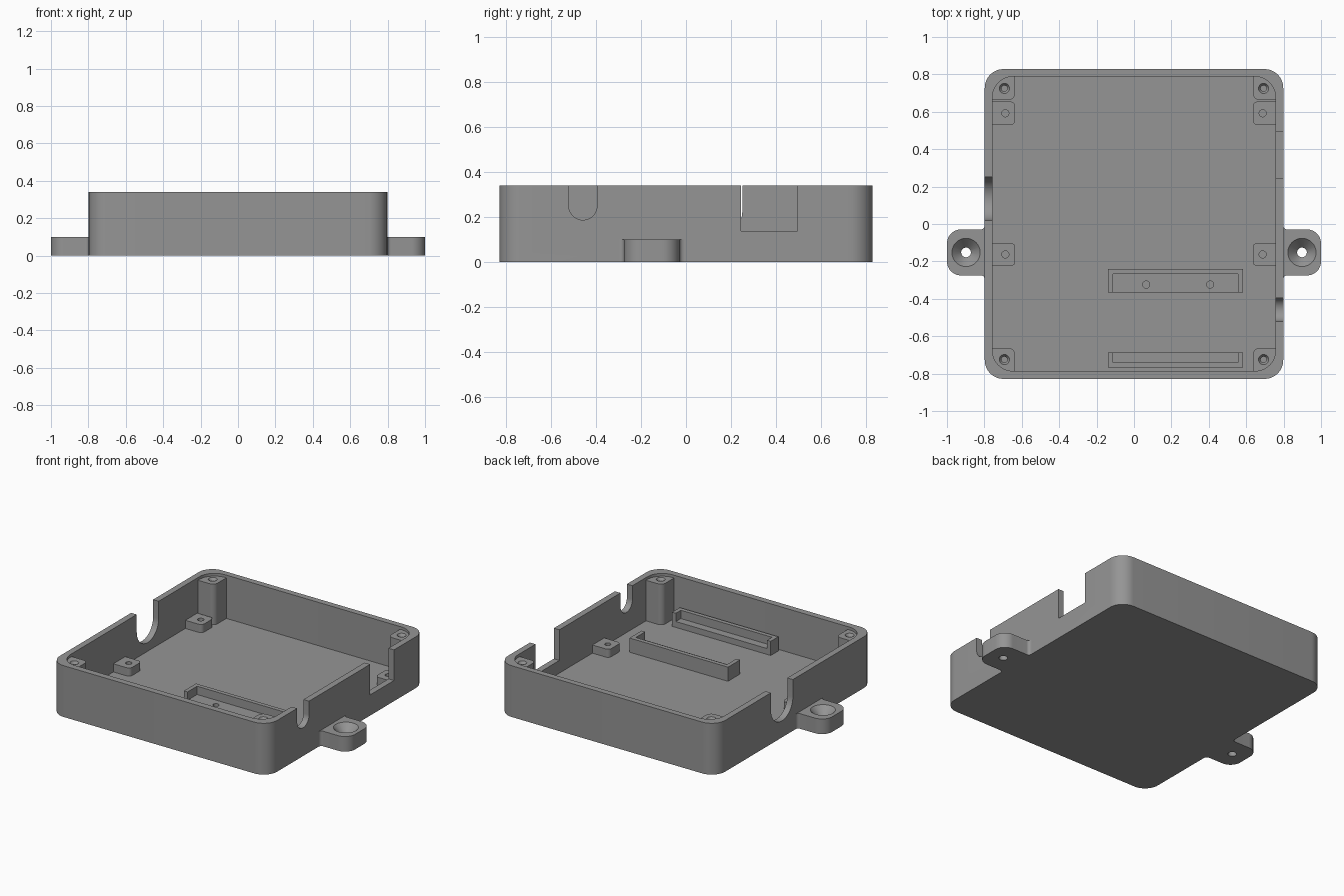
import bpy, bmesh, math

if "Cube" in bpy.data.objects:
    bpy.data.objects.remove(bpy.data.objects["Cube"])

grey = bpy.data.materials.new("plain grey")
grey.diffuse_color = (0.3, 0.3, 0.3, 1)
grey.use_nodes = True
grey.node_tree.nodes["Principled BSDF"].inputs["Base Color"].default_value = grey.diffuse_color


def solid(name, bottom, top, a, b, along_x=False):
    """Loft between two outlines at heights a and b (or from x=a to x=b)."""
    bm = bmesh.new()
    place = (lambda p, h: (h, p[0], p[1])) if along_x else (lambda p, h: (p[0], p[1], h))
    lo = [bm.verts.new(place(p, a)) for p in bottom]
    hi = [bm.verts.new(place(p, b)) for p in top]
    bm.faces.new(lo)
    bm.faces.new(hi)
    n = len(lo)
    for i in range(n):
        j = (i + 1) % n
        bm.faces.new((lo[i], lo[j], hi[j], hi[i]))
    bmesh.ops.recalc_face_normals(bm, faces=bm.faces)
    mesh = bpy.data.meshes.new(name)
    bm.to_mesh(mesh)
    bm.free()
    mesh.materials.append(grey)
    ob = bpy.data.objects.new(name, mesh)
    bpy.context.collection.objects.link(ob)
    return ob


def arc(cx, cy, r, start, end, n=12):
    return [(cx + r * math.cos(math.radians(start + (end - start) * i / n)),
             cy + r * math.sin(math.radians(start + (end - start) * i / n)))
            for i in range(n + 1)]


def rounded(x0, x1, y0, y1, radii):
    """Rectangle outline, radii in order: ++, -+, --, +-."""
    pts = []
    corners = [(x1, y1, -1, -1), (x0, y1, 1, -1), (x0, y0, 1, 1), (x1, y0, -1, 1)]
    for k, (x, y, sx, sy) in enumerate(corners):
        r = radii[k]
        pts += arc(x + sx * r, y + sy * r, r, 90 * k, 90 * k + 90) if r else [(x, y)]
    return pts


def block(name, x0, x1, y0, y1, z0, z1, radii=(0, 0, 0, 0)):
    p = rounded(x0, x1, y0, y1, radii)
    return solid(name, p, p, z0, z1)


def circle(x, y, r, n=32):
    return arc(x, y, r, 0, 360, n)[:-1]


def hole(x, y, r0, z0, r1, z1):
    return solid("cutter", circle(x, y, r0), circle(x, y, r1), z0, z1)


def cut(ob, cutters):
    bpy.context.view_layer.objects.active = ob
    for c in cutters:
        m = ob.modifiers.new("cut", 'BOOLEAN')
        m.operation, m.solver, m.object = 'DIFFERENCE', 'EXACT', c
        bpy.ops.object.modifier_apply(modifier=m.name)
        bpy.data.objects.remove(c, do_unlink=True)
    return ob


def u_slot(y0, y1, z_low, x0, x1):
    r = (y1 - y0) / 2
    p = arc((y0 + y1) / 2, z_low + r, r, 180, 360, 24) + [(y1, 0.5), (y0, 0.5)]
    return solid("cutter", p, p, x0, x1, True)


H, FLOOR, POST_TOP = 0.34, 0.053, 0.322

# open tray with wall notches
tray = block("tray", -0.798, 0.798, -0.828, 0.828, 0, H, [0.1] * 4)
cut(tray, [
    block("cutter", -0.757, 0.757, -0.786, 0.788, FLOOR, 0.5, [0.11] * 4),
    block("cutter", 0.7, 0.9, 0.245, 0.495, 0.137, 0.5),
    u_slot(-0.52, -0.395, 0.187, 0.7, 0.9),
    u_slot(0.02, 0.25, 0.11, -0.9, -0.7),
])

# corner screw posts
for sx in (-1, 1):
    for sy in (-1, 1):
        x0, x1 = sorted((sx * 0.637, sx * 0.77))
        y0, y1 = sorted((sy * 0.662, sy * 0.8))
        k = {(1, 1): 0, (-1, 1): 1, (-1, -1): 2, (1, -1): 3}[(sx, sy)]
        radii = [0, 0, 0, 0]
        radii[k], radii[(k + 2) % 4] = 0.1, 0.035
        post = block("corner_post", x0, x1, y0, y1, FLOOR - 0.01, POST_TOP, radii)
        hx, hy = sx * 0.693, sy * 0.725
        cut(post, [hole(hx, hy, 0.016, 0.12, 0.016, 0.4),
                   hole(hx, hy, 0.014, POST_TOP - 0.02, 0.034, POST_TOP + 0.01)])

# low board standoffs
for sx in (-1, 1):
    for y in (0.592, -0.163):
        x0, x1 = sorted((sx * 0.635, sx * 0.77))
        radii = [0, 0.025, 0.025, 0] if sx > 0 else [0.025, 0, 0, 0.025]
        pad = block("standoff", x0, x1, y - 0.062, y + 0.062, FLOOR - 0.01, 0.107, radii)
        cut(pad, [hole(sx * 0.688, y, 0.019, 0.06, 0.019, 0.2)])

# stepped board holders, shelves facing each other
rear = block("rear_holder", -0.14, 0.583, -0.367, -0.24, FLOOR - 0.01, 0.147)
cut(rear, [block("cutter", -0.113, 0.556, -0.45, -0.268, 0.092, 0.3)]
    + [hole(x, -0.324, 0.019, 0.06, 0.019, 0.2) for x in (0.065, 0.407)])
front = block("front_holder", -0.14, 0.583, -0.768, -0.688, FLOOR - 0.01, 0.147)
cut(front, [block("cutter", -0.113, 0.556, -0.74, -0.6, 0.092, 0.3)])

# mounting ears with filleted roots and countersunk holes
for s in (-1, 1):
    cy, w, r, f = -0.152, 0.123, 0.075, 0.02
    half = arc(0.798 + f, w + f, f, 180, 270, 6) + arc(1 - r, w - r, r, 90, 0)
    outline = [(0.775, w + f)] + half + [(x, -y) for x, y in reversed(half)] + [(0.775, -w - f)]
    outline = [(s * x, cy + y) for x, y in outline]
    ear = solid("mounting_ear", outline, outline, 0, 0.1)
    cut(ear, [hole(s * 0.898, cy, 0.026, -0.1, 0.026, 0.2),
              hole(s * 0.898, cy, 0.024, 0.045, 0.085, 0.11)])

# smooth the curved walls, keep edges crisp
for ob in bpy.context.collection.objects:
    bpy.ops.object.select_all(action='DESELECT')
    ob.select_set(True)
    bpy.context.view_layer.objects.active = ob
    bpy.ops.object.shade_smooth_by_angle(angle=math.radians(30))
